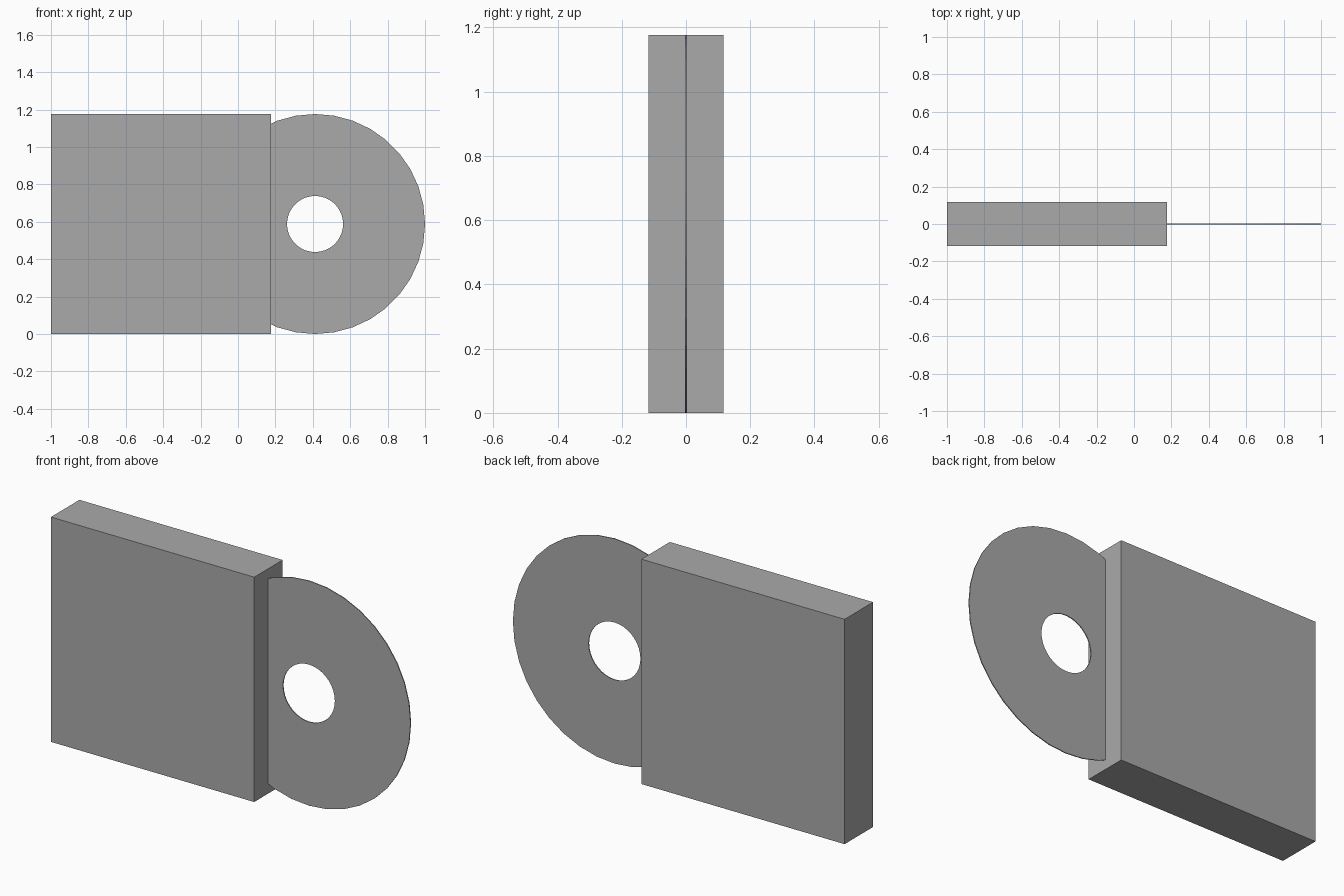
import bpy, bmesh, math
from mathutils import Matrix

cube = bpy.data.objects.get("Cube")
if cube:
    bpy.data.objects.remove(cube, do_unlink=True)

SIZE = 1.176          # case height and disc diameter
CASE_DEPTH = 0.235
DISC_DEPTH = 0.005
SEGMENTS = 36

grey = bpy.data.materials.new("plain grey")
grey.use_nodes = True
grey.diffuse_color = (0.4, 0.4, 0.4, 1)
grey.node_tree.nodes["Principled BSDF"].inputs["Base Color"].default_value = grey.diffuse_color


def add_object(name, bm, location):
    bmesh.ops.recalc_face_normals(bm, faces=bm.faces)
    mesh = bpy.data.meshes.new(name)
    bm.to_mesh(mesh)
    bm.free()
    mesh.materials.append(grey)
    obj = bpy.data.objects.new(name, mesh)
    obj.location = location
    bpy.context.collection.objects.link(obj)
    return obj


# Square case
bm = bmesh.new()
bmesh.ops.create_cube(bm, size=1)
bmesh.ops.scale(bm, vec=(SIZE, CASE_DEPTH, SIZE), verts=bm.verts)
add_object("case", bm, (SIZE / 2 - 1, 0, SIZE / 2))

# Thin disc with a centre hole: a rectangular section spun around the y axis
bm = bmesh.new()
inner, outer, half = 0.15, SIZE / 2, DISC_DEPTH / 2
section = [bm.verts.new(p) for p in
           ((inner, -half, 0), (outer, -half, 0), (outer, half, 0), (inner, half, 0))]
edges = [bm.edges.new((section[i], section[(i + 1) % 4])) for i in range(4)]
bmesh.ops.spin(bm, geom=section + edges, cent=(0, 0, 0), axis=(0, 1, 0),
               angle=math.tau, steps=SEGMENTS, use_merge=True)
bmesh.ops.remove_doubles(bm, verts=bm.verts, dist=0.0001)
add_object("disc", bm, (1 - outer, 0, SIZE / 2))
